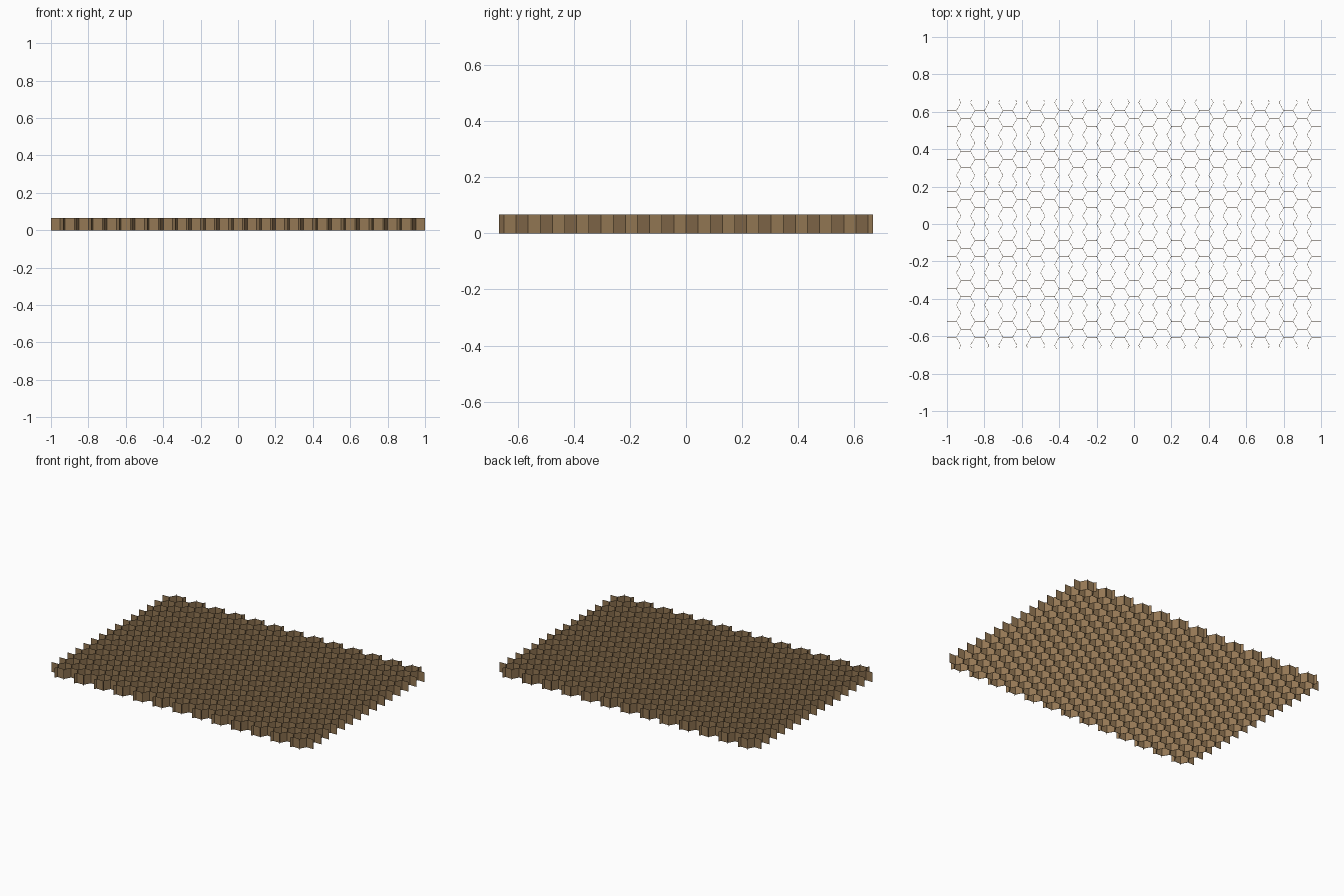
import bpy, bmesh, math

if "Cube" in bpy.data.objects:
    bpy.data.objects.remove(bpy.data.objects["Cube"])

S = 0.05                      # side of one hexagonal cell
H = S * math.sqrt(3) / 2      # half the cell height
HEIGHT = 0.0667               # panel thickness
HALF_Y = 2 / 3                # trimmed panel half width
PAPER = 0.0016                # thickness of the cell walls
COLS, ROWS = 13, 18

bm = bmesh.new()


def wall(x0, y0, x1, y1):
    """One upright cell wall."""
    pts = [(x0, y0, 0), (x1, y1, 0), (x1, y1, HEIGHT), (x0, y0, HEIGHT)]
    bm.faces.new([bm.verts.new(p) for p in pts])


# cell columns: a flat-topped cell sits on the origin, odd columns shift by half
for c in range(-COLS, COLS + 1):
    cx = c * 1.5 * S
    for r in range(-ROWS, ROWS + 1):
        y = (2 * r + 1 + c % 2) * H
        wall(cx - S / 2, y, cx + S / 2, y)
        # slanted walls shared with the next column
        if c < COLS:
            wall(cx + S / 2, y, cx + S, y + H)
            wall(cx + S / 2, y, cx + S, y - H)

bmesh.ops.remove_doubles(bm, verts=bm.verts, dist=1e-4)

# trim the sheet to the panel outline
for side in (1, -1):
    bmesh.ops.bisect_plane(bm, geom=bm.verts[:] + bm.edges[:] + bm.faces[:],
                           plane_co=(0, side * HALF_Y, 0),
                           plane_no=(0, side, 0), clear_outer=True)

mesh = bpy.data.meshes.new("honeycomb_core")
bm.to_mesh(mesh)
bm.free()
core = bpy.data.objects.new("honeycomb_core", mesh)
bpy.context.collection.objects.link(core)

# give the walls a paper thickness, joined cleanly where three walls meet
solid = core.modifiers.new("paper_thickness", 'SOLIDIFY')
solid.solidify_mode = 'NON_MANIFOLD'
solid.thickness = PAPER
solid.offset = 0

# brown paper
mat = bpy.data.materials.new("brown_paper")
mat.diffuse_color = (0.30, 0.19, 0.09, 1)
mat.use_nodes = True
mat.node_tree.nodes["Principled BSDF"].inputs["Base Color"].default_value = mat.diffuse_color
mesh.materials.append(mat)
